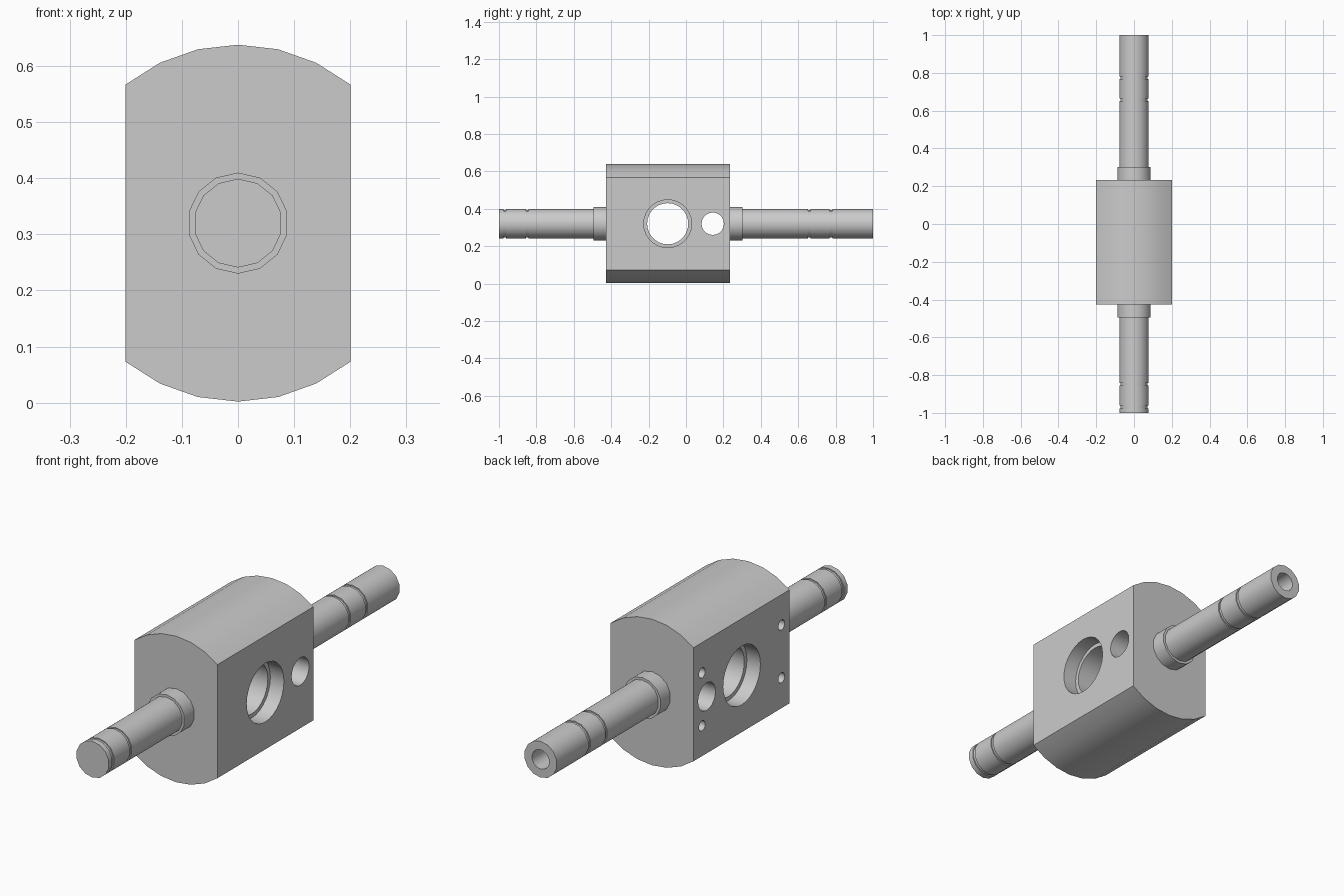
import bpy, bmesh
from math import sin, cos, pi, radians
from mathutils import Vector

if "Cube" in bpy.data.objects:
    bpy.data.objects.remove(bpy.data.objects["Cube"], do_unlink=True)

MID = 0.32  # height of the shaft axis

metal = bpy.data.materials.new("plain grey metal")
metal.use_nodes = True
GREY = (0.6, 0.6, 0.6, 1)
metal.diffuse_color = GREY
metal.node_tree.nodes["Principled BSDF"].inputs["Base Color"].default_value = GREY


def finish(bm, name):
    bmesh.ops.recalc_face_normals(bm, faces=bm.faces)
    mesh = bpy.data.meshes.new(name)
    bm.to_mesh(mesh)
    bm.free()
    mesh.materials.append(metal)
    obj = bpy.data.objects.new(name, mesh)
    bpy.context.collection.objects.link(obj)
    return obj


def select(obj):
    bpy.ops.object.select_all(action='DESELECT')
    obj.select_set(True)
    bpy.context.view_layer.objects.active = obj


def smooth(obj):
    select(obj)
    bpy.ops.object.shade_smooth_by_angle(angle=radians(32))


def turned(name, profile, sides, along, y=0, z=MID):
    """Revolve (position, radius) pairs about the x or y axis, capped at both ends."""
    bm = bmesh.new()
    rings = []
    for p, r in profile:
        ring = []
        for i in range(sides):
            a = 2 * pi * i / sides
            s, c = r * sin(a), r * cos(a)
            co = Vector((p, y + s, z + c)) if along == 'x' else Vector((s, p, z + c))
            ring.append(bm.verts.new(co))
        rings.append(ring)
    for a, b in zip(rings, rings[1:]):
        for i in range(sides):
            j = (i + 1) % sides
            bm.faces.new((a[i], a[j], b[j], b[i]))
    bm.faces.new(rings[0])
    bm.faces.new(rings[-1])
    return finish(bm, name)


# Body: round bar with two flats, extruded along y
FRONT, BACK, R = -0.427, 0.234, 0.318
arc = [radians(13 * i) for i in range(-3, 4)]
outline = [(R * sin(a), MID + R * cos(a)) for a in arc]
outline += [(-x, 2 * MID - z) for x, z in outline]
bm = bmesh.new()
face = bm.faces.new([bm.verts.new((x, FRONT, z)) for x, z in outline])
new = bmesh.ops.extrude_face_region(bm, geom=[face])["geom"]
bmesh.ops.translate(bm, vec=(0, BACK - FRONT, 0),
                    verts=[v for v in new if isinstance(v, bmesh.types.BMVert)])
body = finish(bm, "body")

# Holes: main bore recessed from both flats, cross hole, four blind screw holes
BORE_Y = -0.098
LEDGE = 0.135
cutters = [
    turned("bore_cutter", [(-0.3, 0.128), (-LEDGE, 0.128), (-LEDGE, 0.11),
                           (LEDGE, 0.11), (LEDGE, 0.128), (0.3, 0.128)], 28, 'x', BORE_Y),
    turned("cross_hole_cutter", [(-0.3, 0.06), (0.3, 0.06)], 20, 'x', 0.143),
]
for dy in (-0.273, 0.273):
    for dz in (-0.115, 0.115):
        cutters.append(turned("screw_hole_cutter", [(-0.3, 0.022), (-0.1, 0.022)],
                              14, 'x', BORE_Y + dy, MID + dz))
for cutter in cutters:
    cutter.hide_render = True
    mod = body.modifiers.new("hole", 'BOOLEAN')
    mod.operation = 'DIFFERENCE'
    mod.solver = 'EXACT'
    mod.object = cutter
    select(body)
    bpy.ops.object.modifier_apply(modifier=mod.name)
    bpy.data.objects.remove(cutter, do_unlink=True)
smooth(body)

# Shafts: collar, then a journal with two ring grooves
SHAFT, COLLAR, GROOVE = 0.079, 0.09, 0.074


def shaft(name, start, collar_end, grooves, end, bore=None):
    profile = [(start, COLLAR), (collar_end, COLLAR), (collar_end, SHAFT)]
    for a, b in grooves:
        profile += [(a, SHAFT), (a, GROOVE), (b, GROOVE), (b, SHAFT)]
    profile.append((end, SHAFT))
    if bore:
        radius, depth = bore
        profile += [(end, radius), (end - depth, radius)]
    smooth(turned(name, profile, 14, 'y'))


shaft("front_shaft", FRONT + 0.01, -0.495, [(-0.842, -0.855), (-0.962, -0.976)], -1)
shaft("back_shaft", BACK - 0.01, 0.301, [(0.652, 0.665), (0.768, 0.782)], 1, (0.042, 0.2))
